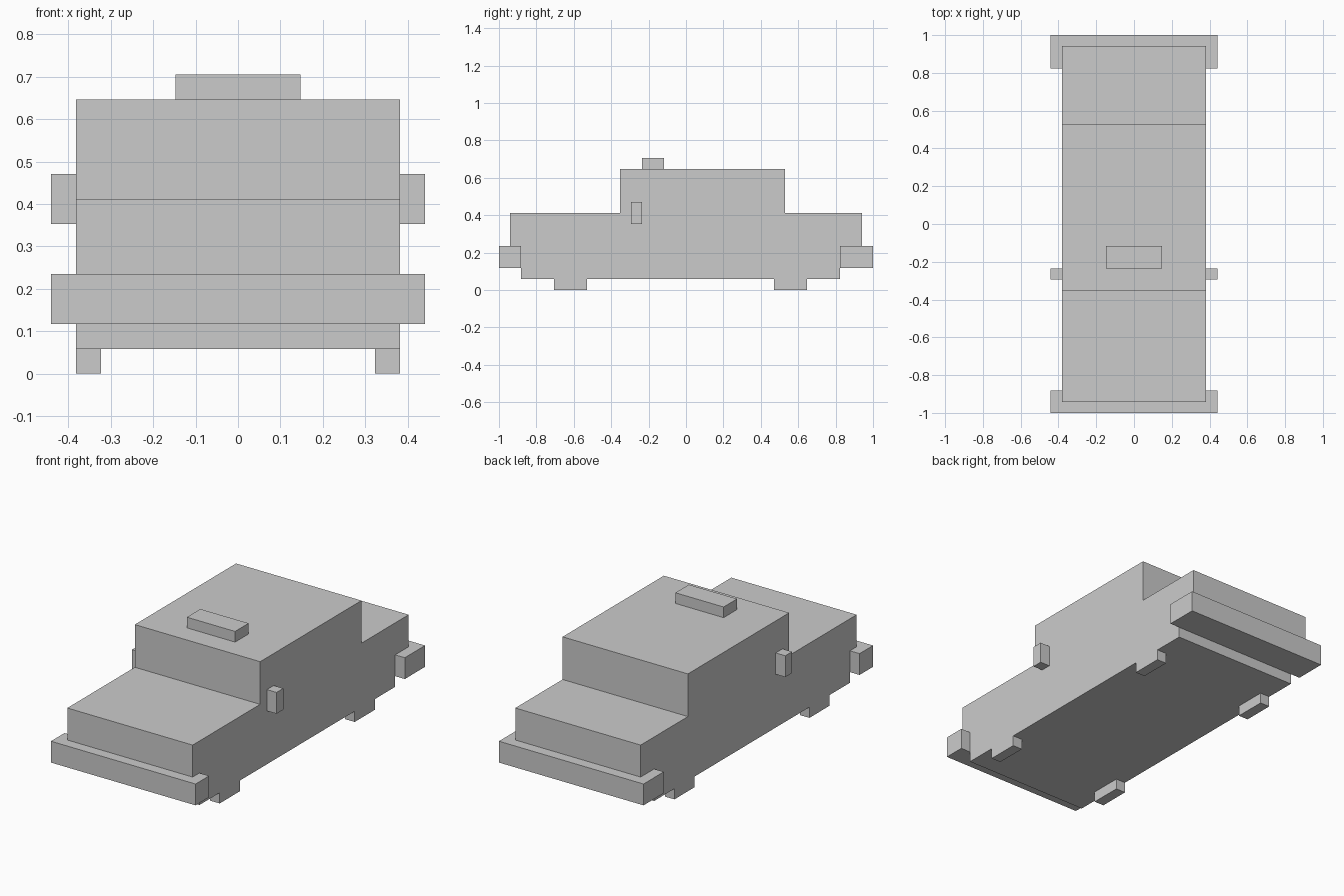
import bpy, bmesh
from mathutils import Vector

if "Cube" in bpy.data.objects:
    bpy.data.objects.remove(bpy.data.objects["Cube"])

U = 2 / 34  # the blocky design sits on a grid of 34 cells along its length


def finish(name, bm, mirror=False):
    bmesh.ops.recalc_face_normals(bm, faces=bm.faces)
    mesh = bpy.data.meshes.new(name)
    bm.to_mesh(mesh)
    bm.free()
    obj = bpy.data.objects.new(name, mesh)
    bpy.context.collection.objects.link(obj)
    if mirror:
        obj.modifiers.new("Mirror", 'MIRROR')  # across x = 0
    return obj


def box(name, x, y, z, mirror=False):
    """Box from (min, max) ranges in grid cells."""
    bm = bmesh.new()
    bmesh.ops.create_cube(bm, size=1)
    lo, hi = (Vector(c) * U for c in zip(x, y, z))
    for v in bm.verts:
        v.co = (lo + hi) / 2 + v.co * (hi - lo)
    return finish(name, bm, mirror)


def extrude_profile(name, profile, half_width):
    """Side profile (y, z) extruded symmetrically across x."""
    bm = bmesh.new()
    face = bm.faces.new([bm.verts.new((-half_width * U, y * U, z * U)) for y, z in profile])
    new = bmesh.ops.extrude_face_region(bm, geom=[face], use_keep_orig=True)["geom"]
    verts = [g for g in new if isinstance(g, bmesh.types.BMVert)]
    bmesh.ops.translate(bm, verts=verts, vec=(2 * half_width * U, 0, 0))
    return finish(name, bm)


# Body: hood, cabin and trunk, stepped in at both ends for the bumpers
extrude_profile("car_body", [
    (-15, 1), (14, 1), (14, 4), (16, 4), (16, 7), (9, 7), (9, 11),
    (-6, 11), (-6, 7), (-16, 7), (-16, 4), (-15, 4)], 6.5)

# Bumpers
box("front_bumper", (-7.5, 7.5), (-17, -15), (2, 4))
box("rear_bumper", (-7.5, 7.5), (14, 17), (2, 4))

# Wheel bottoms, left and right
for name, y in (("front_wheels", (-12, -9)), ("rear_wheels", (8, 11))):
    box(name, (5.5, 6.5), y, (0, 1), mirror=True)

# Side mirrors and roof sign
box("side_mirrors", (6.5, 7.5), (-5, -4), (6, 8), mirror=True)
box("roof_sign", (-2.5, 2.5), (-4, -2), (11, 12))
